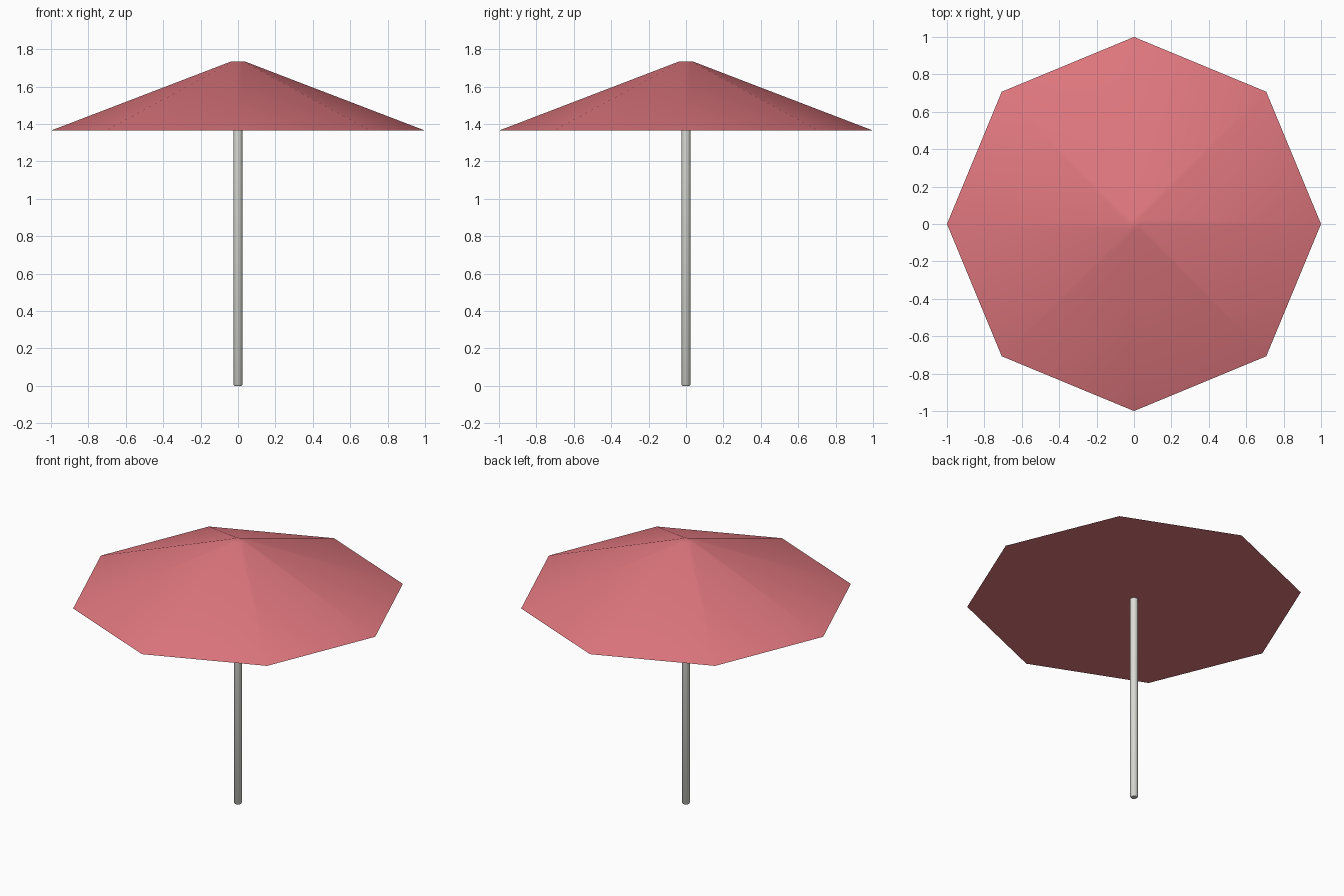
import bpy, bmesh, math

if "Cube" in bpy.data.objects:
    bpy.data.objects.remove(bpy.data.objects["Cube"])


def material(name, rgb):
    m = bpy.data.materials.new(name)
    m.diffuse_color = (*rgb, 1)
    m.use_nodes = True
    m.node_tree.nodes["Principled BSDF"].inputs["Base Color"].default_value = m.diffuse_color
    return m


def lathe(name, profile, sides, mat, angle):
    """Closed solid from (radius, z) rings, with flat caps at both ends."""
    bm = bmesh.new()
    rings = [[bm.verts.new((r * math.cos(math.tau * i / sides),
                            r * math.sin(math.tau * i / sides), z))
              for i in range(sides)] for r, z in profile]
    for low, high in zip(rings, rings[1:]):
        for i in range(sides):
            j = (i + 1) % sides
            bm.faces.new((low[i], low[j], high[j], high[i]))
    bm.faces.new(rings[0][::-1])
    bm.faces.new(rings[-1])
    mesh = bpy.data.meshes.new(name)
    bm.to_mesh(mesh)
    bm.free()
    mesh.materials.append(mat)
    ob = bpy.data.objects.new(name, mesh)
    bpy.context.collection.objects.link(ob)
    bpy.ops.object.select_all(action='DESELECT')
    ob.select_set(True)
    bpy.context.view_layer.objects.active = ob
    bpy.ops.object.shade_smooth_by_angle(angle=math.radians(angle))
    return ob


red = material("coral_red", (0.74, 0.185, 0.21))
grey = material("pale_grey", (0.72, 0.72, 0.68))

# Eight-sided canopy with a small flat top and a flat underside
lathe("canopy", [(1.0, 1.365), (0.035, 1.735)], 8, red, 30)

# Straight pole with a slightly bevelled foot
lathe("pole", [(0.019, 0.0), (0.025, 0.007), (0.025, 1.37)], 8, grey, 50)
